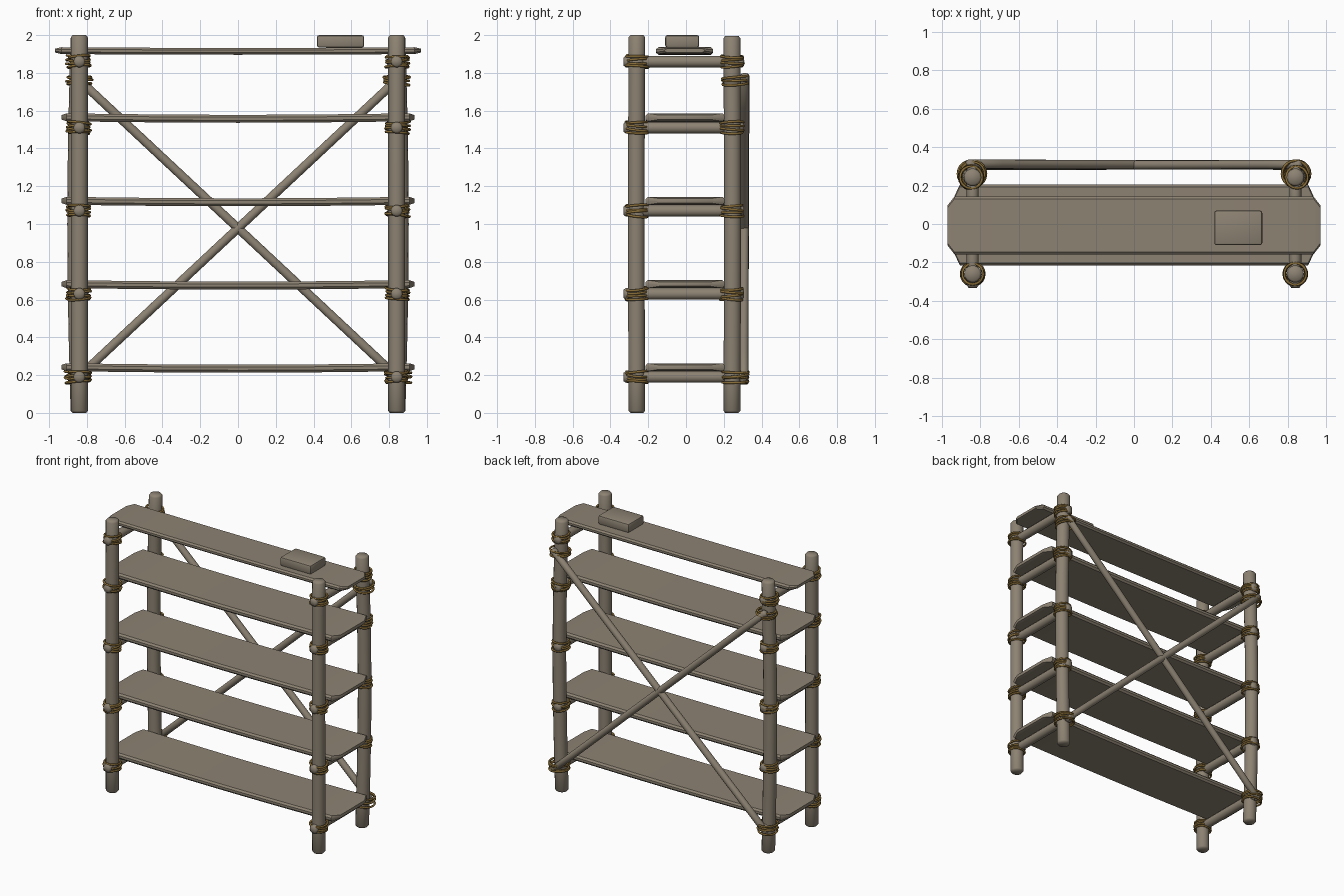
import bpy, bmesh, math, random
from mathutils import Vector, Matrix

if "Cube" in bpy.data.objects:
    bpy.data.objects.remove(bpy.data.objects["Cube"])
random.seed(4)

def material(name, rgb):
    m = bpy.data.materials.new(name)
    m.diffuse_color = (*rgb, 1)
    m.use_nodes = True
    m.node_tree.nodes["Principled BSDF"].inputs["Base Color"].default_value = m.diffuse_color
    return m

WOOD = material("weathered wood", (0.265, 0.225, 0.17))
ROPE = material("brown rope", (0.25, 0.155, 0.04))

def finish(name, bm, mat, angle=40):
    bmesh.ops.recalc_face_normals(bm, faces=bm.faces)
    me = bpy.data.meshes.new(name)
    bm.to_mesh(me)
    bm.free()
    me.materials.append(mat)
    ob = bpy.data.objects.new(name, me)
    bpy.context.collection.objects.link(ob)
    bpy.ops.object.select_all(action='DESELECT')
    ob.select_set(True)
    bpy.context.view_layer.objects.active = ob
    bpy.ops.object.shade_smooth_by_angle(angle=math.radians(angle))
    return ob

def pole(name, a, b, r, bow=(0, 0, 0), sides=14, steps=10, round_end=0.012):
    """Round pole from a to b with slightly rounded ends and a gentle bow."""
    a, b, bow = Vector(a), Vector(b), Vector(bow)
    length = (b - a).length
    rot = (b - a).to_track_quat('Z', 'Y')
    e = round_end / length
    ts = [0, e] + [i / steps for i in range(1, steps)] + [1 - e, 1]
    bm = bmesh.new()
    rings = []
    for k, t in enumerate(ts):
        c = a.lerp(b, t) + bow * math.sin(math.pi * t)
        rr = r - round_end * 0.8 if k in (0, len(ts) - 1) else r
        rings.append([bm.verts.new(c + rot @ Vector((rr * math.cos(2 * math.pi * i / sides),
                      rr * math.sin(2 * math.pi * i / sides), 0))) for i in range(sides)])
    for p, q in zip(rings, rings[1:]):
        for i in range(sides):
            j = (i + 1) % sides
            bm.faces.new((p[i], p[j], q[j], q[i]))
    bm.faces.new(rings[0])
    bm.faces.new(rings[-1])
    return finish(name, bm, WOOD, 60)

def lashing(name, centre, radius, count=4, spacing=0.017, r=0.007):
    """Stack of slightly tilted rope rings round a post."""
    bm = bmesh.new()
    n, s = 20, 6
    for k in range(count):
        m = (Matrix.Translation(Vector(centre) + Vector((0, 0, (k - (count - 1) / 2) * spacing)))
             @ Matrix.Rotation(random.uniform(-.12, .12), 4, 'X')
             @ Matrix.Rotation(random.uniform(-.12, .12), 4, 'Y'))
        R = radius + random.uniform(-.004, .004)
        g = [[bm.verts.new(m @ Vector(((R + r * math.cos(v * math.tau / s)) * math.cos(u * math.tau / n),
              (R + r * math.cos(v * math.tau / s)) * math.sin(u * math.tau / n),
              r * math.sin(v * math.tau / s)))) for v in range(s)] for u in range(n)]
        for u in range(n):
            for v in range(s):
                u2, v2 = (u + 1) % n, (v + 1) % s
                bm.faces.new((g[u][v], g[u2][v], g[u2][v2], g[u][v2]))
    return finish(name, bm, ROPE, 80)

def plank(name, hx, y0, y1, z, thick, cut, sag):
    """Board with clipped corners, softened edges and a slight sag."""
    xs = [-hx + cut[0] + (2 * hx - 2 * cut[0]) * i / 8 for i in range(9)]
    stations = ([(-hx, y0 + cut[1], y1 - cut[1])] + [(x, y0, y1) for x in xs]
                + [(hx, y0 + cut[1], y1 - cut[1])])
    bm = bmesh.new()
    b, h = 0.012, thick / 2
    rings = []
    for x, a, c in stations:
        dz = z - sag * math.cos(x / hx * math.pi / 2)
        end = abs(x) > hx - 0.001
        hh = h * 0.55 if end else h
        prof = [(a, -hh * .4), (a + b, -hh), (c - b, -hh), (c, -hh * .4),
                (c, hh * .4), (c - b, hh), (a + b, hh), (a, hh * .4)]
        rings.append([bm.verts.new((x, y, dz + w)) for y, w in prof])
    for p, q in zip(rings, rings[1:]):
        for i in range(8):
            j = (i + 1) % 8
            bm.faces.new((p[i], p[j], q[j], q[i]))
    bm.faces.new(rings[0])
    bm.faces.new(rings[-1])
    return finish(name, bm, WOOD, 35)

PX, FY, BY = 0.84, -0.26, 0.243
LEVELS = [0.19, 0.63, 1.07, 1.51, 1.86]

for side, sx in (("left", -1), ("right", 1)):
    # upright posts
    pole(f"{side}_front_post", (sx * PX, FY, 0), (sx * PX, FY, 2.0), 0.045, (0, -0.003, 0))
    pole(f"{side}_back_post", (sx * PX, BY, 0), (sx * PX, BY, 1.995), 0.046, (sx * 0.018, 0.003, 0))
    for i, z in enumerate(LEVELS):
        # cross bars and their lashings
        pole(f"{side}_cross_bar_{i}", (sx * PX, -0.332, z), (sx * PX, 0.308, z), 0.031, steps=4)
        lashing(f"{side}_front_lashing_{i}", (sx * PX, FY, z), 0.057)
        big = i == 0
        lashing(f"{side}_back_lashing_{i}", (sx * (PX + 0.008), BY + (0.018 if big else 0), z),
                0.066 if big else 0.058)
    # lashing at the upper brace end
    lashing(f"{side}_brace_lashing", (sx * PX, BY + 0.018, 1.76), 0.066, 3)

# diagonal back braces
pole("brace_falling", (-0.87, 0.312, 1.79), (0.87, 0.306, 0.165), 0.024)
pole("brace_rising", (-0.87, 0.304, 0.165), (0.87, 0.31, 1.79), 0.024)

# shelf boards
for i, z in enumerate((0.242, 0.682, 1.123, 1.565)):
    plank(f"shelf_{i}", 0.935, -0.215, 0.205, z, 0.042, (0.028, 0.06), 0.008)
plank("top_shelf", 0.97, -0.158, 0.143, 1.918, 0.036, (0.035, 0.045), 0.004)

# small wooden block on the top shelf
bm = bmesh.new()
bmesh.ops.create_cube(bm, size=1, matrix=Matrix.Translation((0.543, -0.02, 1.967))
                      @ Matrix.Diagonal((0.25, 0.18, 0.066, 1)))
bmesh.ops.bevel(bm, geom=bm.edges[:], offset=0.012, segments=2, affect='EDGES', profile=0.5)
finish("top_block", bm, WOOD, 40)
